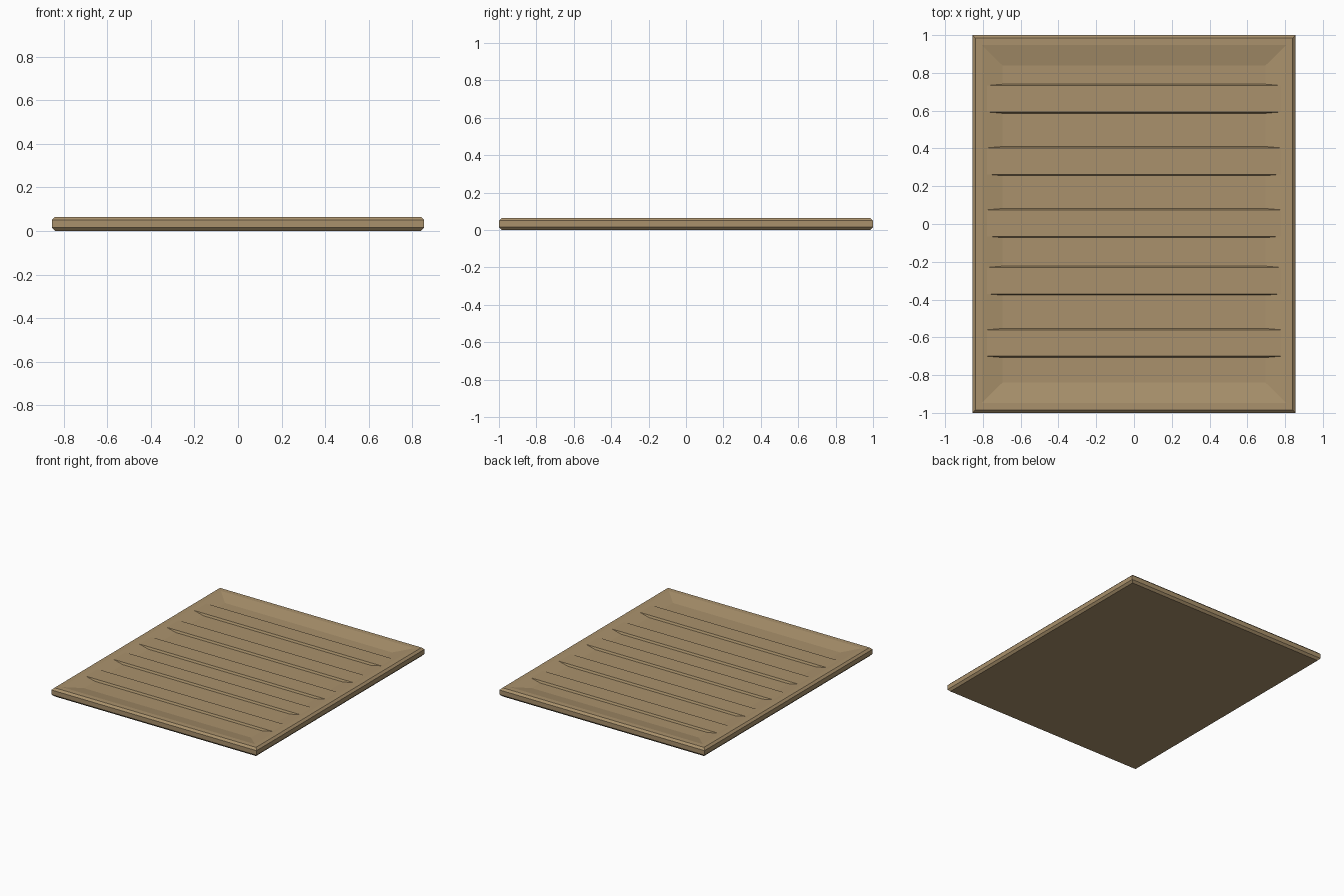
import bpy, bmesh

if "Cube" in bpy.data.objects:
    bpy.data.objects.remove(bpy.data.objects["Cube"])

wood = bpy.data.materials.new("tan_wood")
wood.diffuse_color = (0.40, 0.285, 0.15, 1)
wood.use_nodes = True
wood.node_tree.nodes["Principled BSDF"].inputs["Base Color"].default_value = wood.diffuse_color

TOP, FLOOR, RIB = 0.065, 0.045, 0.060


def stacked_rects(name, rings, y=0.0):
    """Closed solid from rectangular rings (half x, half y, z), bottom first."""
    bm = bmesh.new()
    loops = [[bm.verts.new((sx * hx, y + sy * hy, z))
              for sx, sy in ((-1, -1), (1, -1), (1, 1), (-1, 1))]
             for hx, hy, z in rings]
    bm.faces.new(loops[0][::-1])
    for a, b in zip(loops, loops[1:]):
        for i in range(4):
            j = (i + 1) % 4
            bm.faces.new((a[i], a[j], b[j], b[i]))
    bm.faces.new(loops[-1])
    bmesh.ops.recalc_face_normals(bm, faces=bm.faces)
    me = bpy.data.meshes.new(name)
    bm.to_mesh(me)
    bm.free()
    me.materials.append(wood)
    ob = bpy.data.objects.new(name, me)
    bpy.context.collection.objects.link(ob)
    return ob


# Board with chamfered edges and a shallow sloped recess
stacked_rects("board", [
    (0.84, 0.985, 0.0),
    (0.855, 1.0, 0.016),
    (0.855, 1.0, 0.050),
    (0.84, 0.985, TOP),
    (0.805, 0.947, TOP),
    (0.697, 0.84, FLOOR),
])

# Low raised ribs whose ends run into the recess slope
for i, y in enumerate((0.663, 0.333, 0.005, -0.30, -0.63)):
    stacked_rects(f"rib_{i + 1}", [
        (0.70, 0.078, FLOOR - 0.002),
        (0.785, 0.070, RIB),
    ], y)
